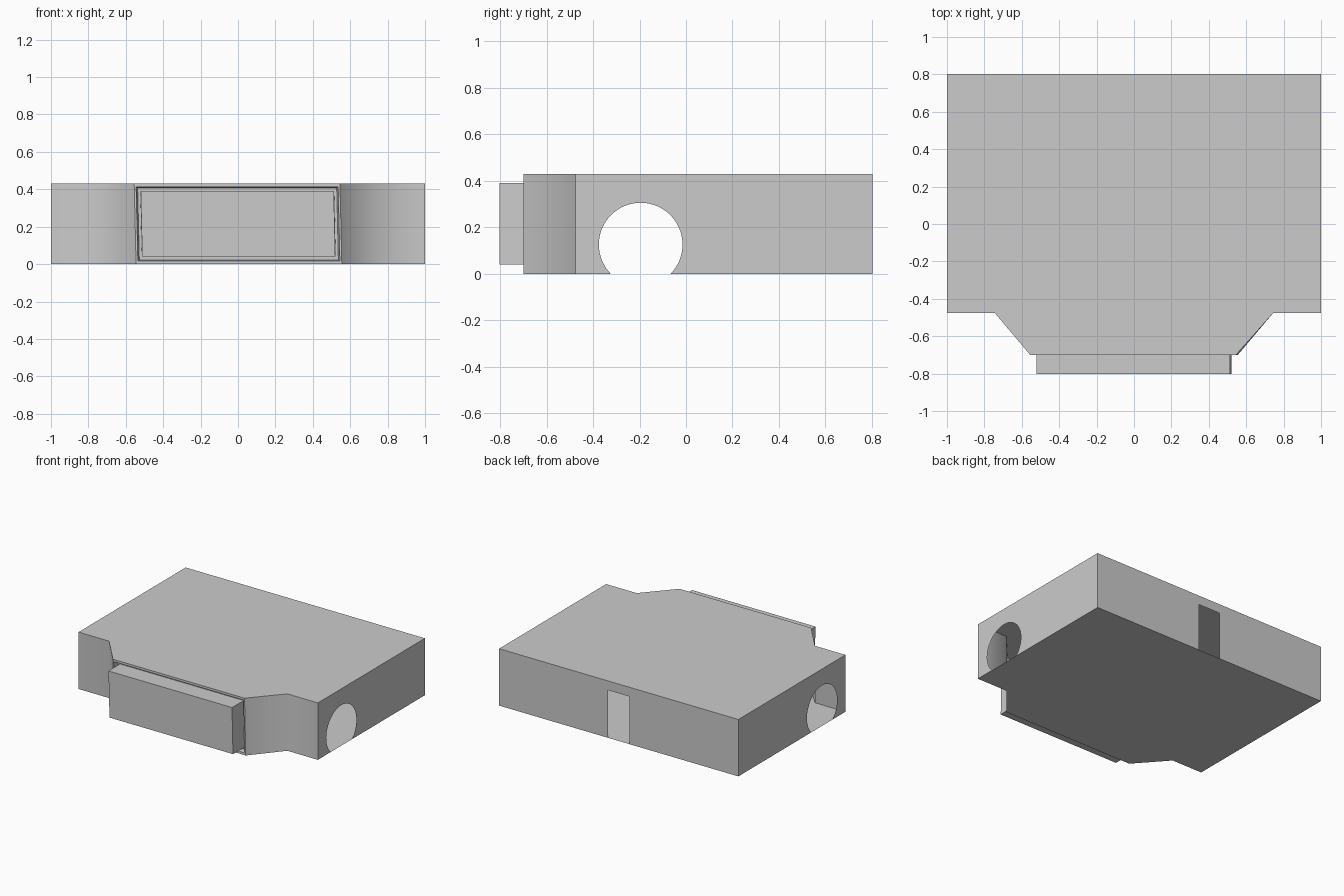
import bpy
import bmesh
from math import asin, cos, sin, pi

if "Cube" in bpy.data.objects:
    bpy.data.objects.remove(bpy.data.objects["Cube"])

H = 0.43            # wall height
BACK, FRONT = 0.803, -0.803
STEP_Y, NECK_Y = -0.475, -0.70

bm = bmesh.new()


def face(points, smooth=False):
    f = bm.faces.new([bm.verts.new(p) for p in points])
    f.smooth = smooth
    return f


def skew(x, z):
    # the front neck leans slightly sideways
    return x + 0.005 - 0.01 * z / H


def ring(half, lo, hi, y):
    return [(skew(-half, lo), y, lo), (skew(half, lo), y, lo),
            (skew(half, hi), y, hi), (skew(-half, hi), y, hi)]


# floor and roof share one outline
def outline(z):
    return [(-1, BACK, z), (-1, STEP_Y, z), (-0.745, STEP_Y, z),
            (skew(-0.55, z), NECK_Y, z), (skew(0.55, z), NECK_Y, z),
            (0.745, STEP_Y, z), (1, STEP_Y, z), (1, BACK, z)]


low, high = outline(0), outline(H)
face(low[::-1])
face(high)

# front shoulders and slanted cheeks, softly shaded together
for i in (1, 2, 4, 5):
    face([low[i], low[i + 1], high[i + 1], high[i]], smooth=True)

# side walls with a round opening cut off by the floor
cy, cz, r = -0.195, 0.126, 0.18
a = asin(cz / r)
N = 40
arc = [(cy + r * cos(t), cz + r * sin(t))
       for t in (pi + a - (pi + 2 * a) * k / N for k in range(N + 1))]
arc[0], arc[-1] = (arc[0][0], 0), (arc[-1][0], 0)
profile = [(STEP_Y, 0)] + arc + [(BACK, 0), (BACK, H), (STEP_Y, H)]
for side in (1, -1):
    face([(side, y, z) for y, z in profile[::side]])

# back wall with a doorway
wall = [(1, 0), (0.09, 0), (0.09, 0.36), (-0.09, 0.36), (-0.09, 0),
        (-1, 0), (-1, H), (1, H)]
face([(x, BACK, z) for x, z in wall])

# front frame, narrow groove and protruding panel as nested rings
rings = [ring(0.55, 0, H, NECK_Y),
         ring(0.54, 0.017, 0.413, NECK_Y),
         ring(0.532, 0.023, 0.407, NECK_Y + 0.035),
         ring(0.518, 0.04, 0.39, NECK_Y + 0.035),
         ring(0.516, 0.04, 0.39, FRONT)]
for outer, inner in zip(rings, rings[1:]):
    for k in range(4):
        n = (k + 1) % 4
        face([outer[k], outer[n], inner[n], inner[k]])
face(rings[-1])

bmesh.ops.remove_doubles(bm, verts=bm.verts, dist=0.0005)
bmesh.ops.recalc_face_normals(bm, faces=bm.faces)
mesh = bpy.data.meshes.new("building_shell")
bm.to_mesh(mesh)
bm.free()
bpy.context.collection.objects.link(bpy.data.objects.new("building_shell", mesh))
